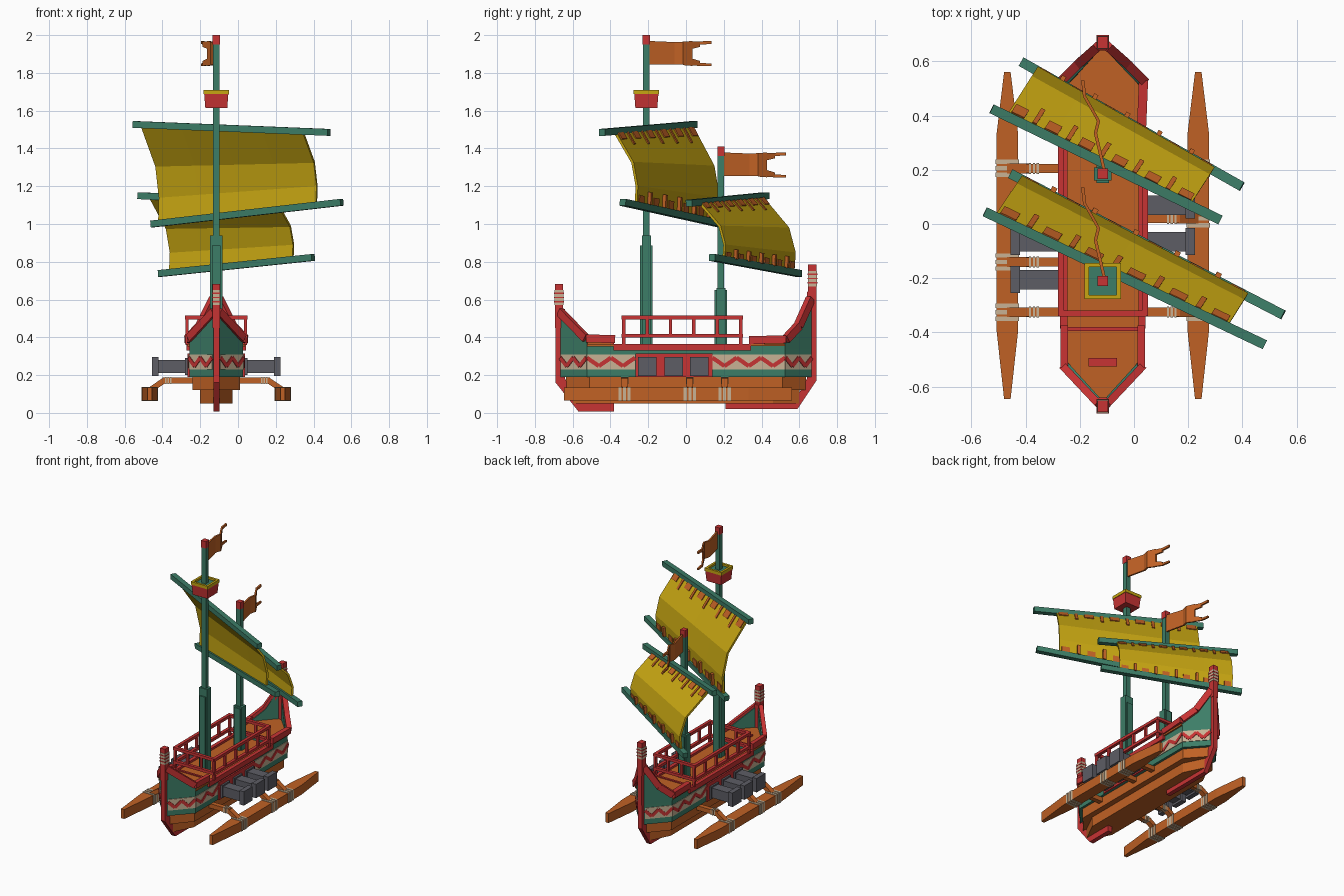
import bpy, bmesh
from mathutils import Vector as V

if "Cube" in bpy.data.objects:
    bpy.data.objects.remove(bpy.data.objects["Cube"])

CX = -0.115  # centreline of the hull


def mat(name, *rgb):
    m = bpy.data.materials.new(name)
    m.diffuse_color = (*rgb, 1)
    m.use_nodes = True
    m.node_tree.nodes["Principled BSDF"].inputs["Base Color"].default_value = m.diffuse_color
    return m


RED = mat("red paint", .57, .033, .033)
WOOD = mat("orange wood", .53, .12, .018)
GREEN = mat("green paint", .046, .205, .135)
YELLOW = mat("yellow cloth", .57, .38, .006)
BEIGE = mat("beige rope", .58, .45, .30)
GREY = mat("grey iron", .11, .11, .13)


def add(name, bm, m):
    bmesh.ops.recalc_face_normals(bm, faces=bm.faces[:])
    me = bpy.data.meshes.new(name)
    bm.to_mesh(me)
    bm.free()
    me.materials.append(m)
    o = bpy.data.objects.new(name, me)
    bpy.context.collection.objects.link(o)
    return o


def prism(name, pts, off, m):
    """Extrude a planar polygon along a vector."""
    bm = bmesh.new()
    off = V(off)
    a = [bm.verts.new(V(p)) for p in pts]
    b = [bm.verts.new(V(p) + off) for p in pts]
    bm.faces.new(a)
    bm.faces.new(b[::-1])
    n = len(a)
    for i in range(n):
        bm.faces.new((a[i], a[(i + 1) % n], b[(i + 1) % n], b[i]))
    return add(name, bm, m)


def box(name, x0, x1, y0, y1, z0, z1, m):
    return prism(name, [(x0, y0, z0), (x1, y0, z0), (x1, y1, z0), (x0, y1, z0)], (0, 0, z1 - z0), m)


def beam(name, a, b, w, h, m):
    """Square bar from a to b; w across, h upright."""
    a, b = V(a), V(b)
    d = b - a
    s = d.cross(V((0, 0, 1))).normalized()
    u = s.cross(d).normalized() * h / 2
    s = s * w / 2
    return prism(name, [a - s - u, a + s - u, a + s + u, a - s + u], d, m)


def boat(name, cx, hw, tip, y0, ya, yb, y1, z0, z1, m):
    """Prism with pointed ends in plan."""
    q = [(-tip, y0), (tip, y0), (hw, ya), (hw, yb), (tip, y1), (-tip, y1), (-hw, yb), (-hw, ya)]
    return prism(name, [(cx + x, y, z0) for x, y in q], (0, 0, z1 - z0), m)


# Hull tiers
boat("hull_bottom", CX, .085, .015, -.60, -.46, .46, .60, .05, .12, WOOD)
boat("hull_lower", CX, .125, .015, -.635, -.51, .51, .635, .12, .19, WOOD)
boat("hull_side", CX, .142, .015, -.665, -.525, .525, .665, .19, .335, GREEN)
box("main_deck", CX - .135, CX + .135, -.38, .34, .335, .35, WOOD)
for end, ys in (("front", (-.655, -.525, -.40, -.38)), ("rear", (.655, .525, .36, .34))):
    tip, sh, _, st = ys
    for nm, hw, z0, z1, m in (("base", .142, .335, .365, GREEN), ("planks", .138, .365, .385, WOOD)):
        prism(end + "_deck_" + nm, [(CX - hw, st, z0), (CX + hw, st, z0), (CX + hw, sh, z0),
              (CX + .015, tip, z0), (CX - .015, tip, z0), (CX - hw, sh, z0)], (0, 0, z1 - z0), m)
box("hatch", CX - .052, CX + .052, -.525, -.495, .385, .395, RED)
box("deck_step", CX - .14, CX + .14, -.395, -.38, .35, .392, RED)
box("deck_step", CX - .14, CX + .14, .34, .355, .35, .392, RED)

# Stem and stern posts with keel pieces
def post(name, prof, y0, y1, top, z0, z1):
    prism(name, [(CX - .016, y, z) for y, z in prof], (.032, 0, 0), RED)
    box(name + "_head", CX - .019, CX + .019, y0, y1, z0 - .12, top, RED)
    box(name + "_wrap", CX - .021, CX + .021, y0 - .002, y1 + .002, z0, z1, BEIGE)
    for i in range(3):
        z = z0 + (i + .7) * (z1 - z0) / 3.6
        box(name + "_ring", CX - .023, CX + .023, y0 - .004, y1 + .004, z, z + .007, RED)


post("front_post", [(-.692, .56), (-.69, .16), (-.57, .008), (-.38, .008), (-.38, .052), (-.57, .052),
                    (-.64, .18), (-.64, .55)], -.694, -.65, .682, .57, .65)
post("rear_post", [(.692, .66), (.69, .17), (.59, .02), (.21, .02), (.21, .052), (.57, .052),
                   (.64, .18), (.64, .64)], .647, .692, .785, .67, .75)

for s in (-1, 1):
    X = lambda h: CX + s * h
    # Raised bulwarks and red rails
    prism("front_bulwark", [(X(.142), -.525, .335), (X(.142), -.525, .40), (X(.015), -.665, .54),
                            (X(.015), -.665, .335)], (-s * .015, .012, 0), GREEN)
    prism("rear_bulwark", [(X(.142), .525, .335), (X(.148), .525, .39), (X(.085), .59, .46), (X(.015), .665, .62),
                           (X(.015), .665, .335)], (-s * .015, -.012, 0), GREEN)
    rail = [(X(.142), -.375, .39), (X(.142), -.53, .395), (X(.012), -.668, .535)]
    for a, b in zip(rail, rail[1:]):
        beam("front_rail", a, b, .028, .042, RED)
    rail = [(X(.142), .335, .385), (X(.15), .53, .39), (X(.085), .595, .46), (X(.012), .66, .605)]
    for a, b in zip(rail, rail[1:]):
        beam("rear_rail", a, b, .034, .042, RED)
    beam("side_rail", (X(.144), -.385, .347), (X(.144), .345, .347), .026, .036, RED)
    beam("front_side_strip", (X(.146), -.525, .358), (X(.146), -.385, .358), .012, .012, WOOD)
    beam("rear_side_strip", (X(.146), .345, .36), (X(.146), .525, .36), .012, .012, WOOD)

    # Painted band with zigzag
    panels = [((X(.02), -.662), (X(.142), -.525), 4), ((X(.142), -.525), (X(.142), -.27), 4),
              ((X(.142), .14), (X(.142), .525), 6), ((X(.142), .525), (X(.02), .662), 4)]
    for a, b, n in panels:
        a, b = V((*a, 0)), V((*b, 0))
        nrm = (b - a).cross(V((0, 0, 1))).normalized() * s
        prism("band", [a + V((0, 0, .23)), b + V((0, 0, .23)), b + V((0, 0, .31)), a + V((0, 0, .31))],
              nrm * .004, BEIGE)
        for i in range(n):
            p, q = a.lerp(b, i / n), a.lerp(b, (i + 1) / n)
            p.z, q.z = (.248, .292) if i % 2 else (.292, .248)
            beam("zigzag", p + nrm * .004, q + nrm * .004, .008, .022, RED)

    # Gun ports and cannons
    box("gun_frame", X(.14), X(.152), -.268, .14, .19, .315, RED)
    for y in (-.205, -.065, .07):
        box("cannon_barrel", X(.14), X(.31), y - .036, y + .036, .21, .28, GREY)
        box("cannon_muzzle", X(.305), X(.34), y - .05, y + .05, .195, .295, GREY)
        box("cannon_breech", X(.15), X(.165), y - .045, y + .045, .2, .29, GREY)

    # Outrigger float, arms and rope wraps
    fx = X(.352)
    boat("outrigger_float", fx, .04, .012, -.645, -.39, .33, .56, .066, .134, WOOD)
    for y in (-.325, -.14 if s < 0 else .02, .205):
        box("arm", X(.1), X(.285), y - .017, y + .017, .155, .187, WOOD)
        beam("arm_bend", (X(.275), y, .172), (X(.345), y, .125), .036, .03, WOOD)
        for k in (-1, 0, 1):
            box("rope_wrap", fx - .043, fx + .043, y + k * .024 - .008, y + k * .024 + .008, .063, .138, BEIGE)
            box("arm_wrap", X(.25 + k * .014), X(.258 + k * .014), y - .02, y + .02, .152, .19, BEIGE)

    # Long sides of the deck railing
    for z in (.408, .505):
        beam("railing_bar", (X(.155), -.34, z), (X(.155), .30, z), .022, .02, RED)
    for i in range(6):
        y = -.33 + i * .124
        box("railing_post", X(.147), X(.163), y - .009, y + .009, .36 if i in (0, 5) else .4, .5, RED)

# Short sides of the deck railing
for y in (-.33, .29):
    for z in (.408, .505):
        beam("railing_end", (CX - .16, y, z), (CX + .16, y, z), .022, .02, RED)
    for x in (-.055, .055):
        box("railing_end_post", CX + x - .008, CX + x + .008, y - .008, y + .008, .4, .5, RED)


# Masts with sleeves, red caps and flags
def mast(name, y, top, s1, s2):
    def col(part, a, b, z0, z1, m):
        box(name + part, CX - a, CX + a, y - b, y + b, z0, z1, m)
    col("", .017, .017, .34, top - .045, GREEN)
    col("_sleeve_wide", .032, .024, .34, s1, GREEN)
    col("_sleeve_deep", .023, .033, .34, s2, GREEN)
    col("_cap", .019, .019, top - .05, top, RED)
    path = [(0, .01), (-.033, .15), (-.022, .195), (-.05, .245), (-.073, .285), (-.08, .345)]
    zc = top - .097
    rows = [[(-.058, .066, -.058, .06)], [(-.058, .06, -.058, .062)], [(-.062, .062, -.066, .066)],
            [(.025, .062, .035, .064), (-.064, -.028, -.066, -.04)],
            [(.047, .064, .05, .066), (-.066, -.05, -.066, -.054)]]
    for i, row in enumerate(rows):
        (xa, ya), (xb, yb) = path[i], path[i + 1]
        for lo, hi, lo2, hi2 in row:
            prism(name + "_flag", [(CX + xa, y + ya, zc + lo), (CX + xb, y + yb, zc + lo2),
                  (CX + xb, y + yb, zc + hi2), (CX + xa, y + ya, zc + hi)], (.012, 0, 0), WOOD)


mast("front_mast", -.21, 2.0, .94, .885)
mast("rear_mast", .185, 1.41, .66, .65)

# Lookout basket
bm = bmesh.new()
bmesh.ops.create_cube(bm, size=1)
for v in bm.verts:
    h = .064 if v.co.z > 0 else .058
    v.co = (CX + v.co.x * 2 * h, -.21 + v.co.y * 2 * h, 1.652 + v.co.z * .076)
add("basket", bm, RED)
box("basket_floor", CX - .055, CX + .055, -.265, -.155, 1.685, 1.695, GREEN)
for k in (-1, 1):
    beam("basket_rim", (CX - .067, -.21 + k * .059, 1.698), (CX + .067, -.21 + k * .059, 1.698), .016, .022, YELLOW)
    beam("basket_rim", (CX + k * .059, -.277, 1.698), (CX + k * .059, -.143, 1.698), .016, .022, YELLOW)


# Bellied sails slung between two yards
def sail(name, t0, t1, b0, b1, u0, u1):
    t0, t1, b0, b1 = map(V, (t0, t1, b0, b1))
    beam(name + "_upper_yard", t0, t1, .036, .036, GREEN)
    beam(name + "_lower_yard", b0, b1, .036, .036, GREEN)
    prof = [(0, 0), (.42, .84), (.74, 1.04), (1, 1)]

    def P(u, f):
        t, b = t0.lerp(t1, u), b0.lerp(b1, u)
        for (fa, wa), (fb, wb) in zip(prof, prof[1:]):
            if f <= fb:
                w = wa + (wb - wa) * (f - fa) / (fb - fa)
                break
        p = t.lerp(b, w)
        p.z = t.z + (b.z - t.z) * f
        return p
    bm = bmesh.new()
    us = [u0 + (u1 - u0) * i / 4 for i in range(5)]
    g = [[bm.verts.new(P(u, f)) for u in us] for f, _ in prof]
    for r, q in zip(g, g[1:]):
        for i in range(4):
            bm.faces.new((r[i], r[i + 1], q[i + 1], q[i]))
    o = add(name, bm, YELLOW)
    sol = o.modifiers.new("thickness", 'SOLIDIFY')
    sol.thickness, sol.offset = .014, 0

    def strap(u, w, fa, fb, h):
        c = [P(u - w, fa), P(u + w, fa), P(u + w, fb), P(u - w, fb)]
        n = (c[1] - c[0]).cross(c[3] - c[0]).normalized()
        n = n if n.y > 0 else -n
        prism(name + "_strap", [p + n * .004 for p in c], n * h, WOOD)
    for i in range(11):
        u = u0 + (u1 - u0) * (i + .5) / 11
        wide = i % 2 == 0
        strap(u, .028 if wide else .009, .035, .12 if wide else .19, .009)
        strap(u, .024 if wide else .009, .86 if wide else .80, .96, .009 if wide else .022)


sail("main_sail", (-.55, .045, 1.527), (.482, -.445, 1.485), (-.455, .185, 1.0), (.55, -.335, 1.115), .035, .866)
sail("rear_sail", (-.525, .425, 1.15), (.318, .015, 1.11), (-.415, .598, .738), (.398, .138, .823), .065, .868)
